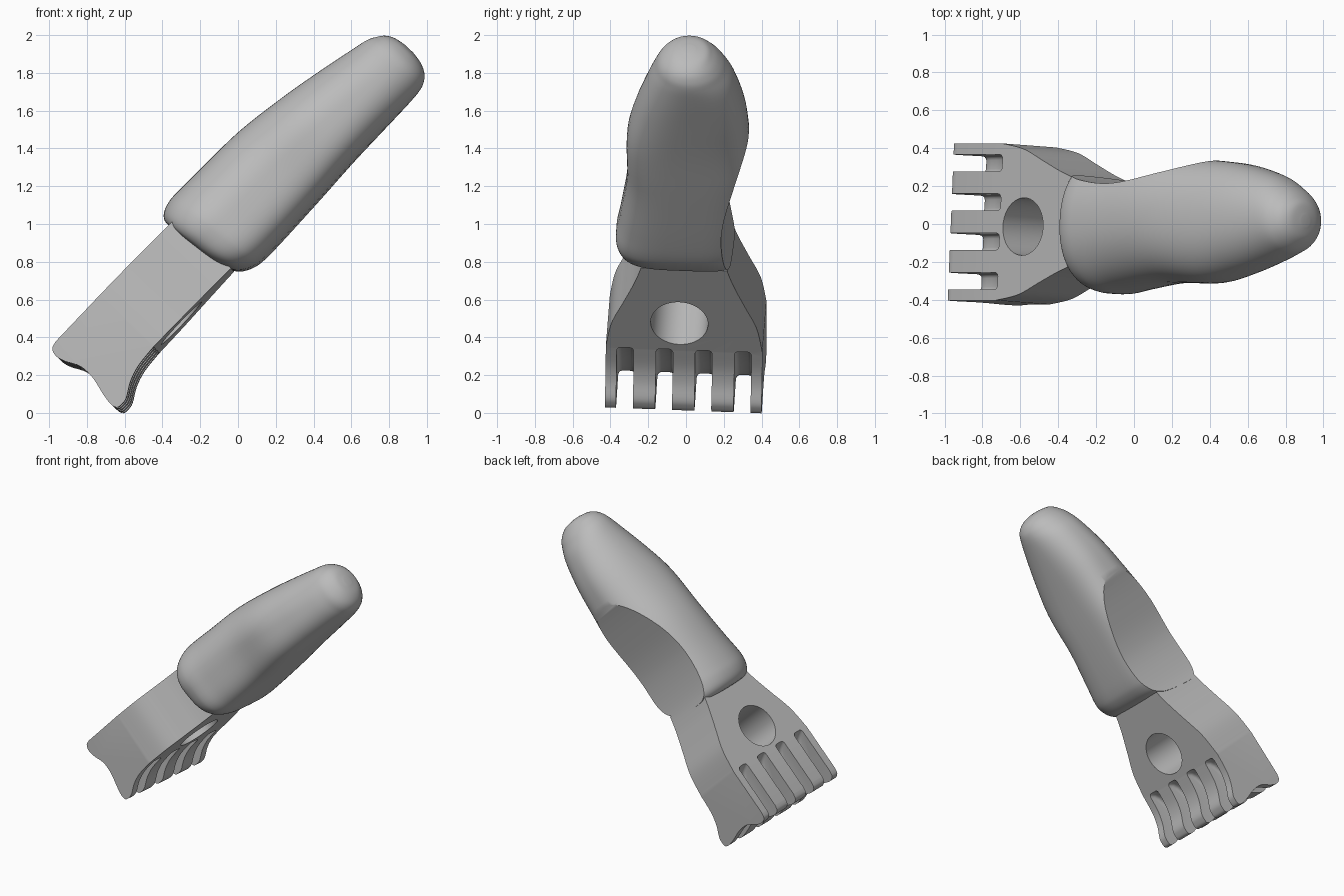
import bpy, bmesh, math
from mathutils import Matrix, Vector

if "Cube" in bpy.data.objects:
    bpy.data.objects.remove(bpy.data.objects["Cube"])

grey = bpy.data.materials.new("grey_plastic")
grey.use_nodes = True
grey.diffuse_color = (0.5, 0.5, 0.5, 1)
grey.node_tree.nodes["Principled BSDF"].inputs["Base Color"].default_value = (0.5, 0.5, 0.5, 1)

# Working frame: x along the tool, y across it, z through its thickness
PIVOT = Vector((0, 0, 0.73))
POSE = (Matrix.Rotation(math.radians(-46.5), 4, 'Y') @ Matrix.Translation(PIVOT)
        @ Matrix.Rotation(-0.055, 4, 'X') @ Matrix.Translation(-PIVOT))


def smooth_path(keys, steps):
    """Catmull-Rom curve through tuples of any size."""
    keys = [Vector(k) for k in keys]
    out = []
    for i in range(len(keys) - 1):
        b, c = keys[i], keys[i + 1]
        a, d = keys[max(i - 1, 0)], keys[min(i + 2, len(keys) - 1)]
        for s in range(steps):
            t = s / steps
            out.append(b + (c - a) * (t / 2) + (a * 2 - b * 5 + c * 4 - d) * (t * t / 2)
                       + (b * 3 - a - c * 3 + d) * (t ** 3 / 2))
    return out + [keys[-1]]


def make_object(name, bm):
    bmesh.ops.recalc_face_normals(bm, faces=bm.faces)
    mesh = bpy.data.meshes.new(name)
    bm.to_mesh(mesh)
    bm.free()
    mesh.materials.append(grey)
    obj = bpy.data.objects.new(name, mesh)
    bpy.context.collection.objects.link(obj)
    return obj


def prism(name, outline, across, lo, hi):
    """Outline in the x-z plane swept over y, or in x-y swept over z."""
    bm = bmesh.new()
    place = (lambda p, h: (p[0], h, p[1])) if across else (lambda p, h: (p[0], p[1], h))
    face = bm.faces.new([bm.verts.new(place(p, lo)) for p in outline])
    swept = bmesh.ops.extrude_face_region(bm, geom=[face])["geom"]
    shift = Vector((0, hi - lo, 0) if across else (0, 0, hi - lo))
    bmesh.ops.translate(bm, vec=shift, verts=[g for g in swept if isinstance(g, bmesh.types.BMVert)])
    return make_object(name, bm)


def activate(obj):
    bpy.ops.object.select_all(action='DESELECT')
    obj.select_set(True)
    bpy.context.view_layer.objects.active = obj


def cut(obj, cutter, operation='DIFFERENCE'):
    mod = obj.modifiers.new("cut", 'BOOLEAN')
    mod.operation, mod.object, mod.solver = operation, cutter, 'EXACT'
    activate(obj)
    bpy.ops.object.modifier_apply(modifier=mod.name)
    bpy.data.objects.remove(cutter)


# Side curve shared by the head and the thumb scoop
flank = [(-0.05, 0.415), (0.12, 0.385), (0.28, 0.32), (0.43, 0.26), (0.57, 0.22), (0.75, 0.196),
         (0.9, 0.2), (1.08, 0.235), (1.35, 0.312), (1.6, 0.42)]

# Head block with wavy biting end
tip = smooth_path([(-0.39, 0.938), (-0.43, 0.925), (-0.445, 0.885), (-0.432, 0.83), (-0.395, 0.75),
                   (-0.395, 0.66), (-0.418, 0.57), (-0.43, 0.5), (-0.42, 0.462), (-0.385, 0.455),
                   (-0.345, 0.463), (-0.27, 0.505), (-0.18, 0.532), (-0.06, 0.542)], 4)
head = prism("toothed_head", tip + [(0.53, 0.542), (0.53, 0.938)], True, -0.6, 0.6)
side = [(-0.7, 0.415)] + smooth_path(flank[:6], 8)
plan = prism("head_plan", side + [(p[0], -p[1]) for p in reversed(side)], False, 0.2, 1.2)
cut(head, plan, 'INTERSECT')

# Slots above and below a tapered web, leaving five teeth
web = smooth_path([(-0.035, 0.95), (-0.08, 0.87), (-0.2, 0.8), (-0.34, 0.76), (-0.383, 0.72),
                   (-0.34, 0.68), (-0.2, 0.635), (-0.08, 0.58), (-0.04, 0.51)], 3)
slot_outline = [(-0.7, 1.1), (-0.035, 1.1)] + web + [(-0.04, 0.3), (-0.7, 0.3)]
for i in range(4):
    y = (i - 1.5) * 0.208
    slot = prism("slot_cutter", slot_outline, True, y - 0.045, y + 0.045)
    bevel = slot.modifiers.new("round", 'BEVEL')
    bevel.width, bevel.segments, bevel.angle_limit = 0.022, 3, math.radians(60)
    activate(slot)
    bpy.ops.object.modifier_apply(modifier=bevel.name)
    cut(head, slot)

# Round hole through the head
ring = [math.tau * i / 64 for i in range(64)]
hole = prism("hole_cutter", [(0.138 + 0.154 * math.cos(a), -0.025 + 0.152 * math.sin(a)) for a in ring],
             False, 0.2, 1.2)
cut(head, hole)

# Handle: rounded sections (along, right, left, bottom, top)
stations = [(0.485, -0.25, 0.25, 0.63, 0.94), (0.495, -0.3, 0.3, 0.57, 0.985),
            (0.53, -0.34, 0.335, 0.51, 1.017), (0.59, -0.364, 0.35, 0.474, 1.035),
            (0.66, -0.368, 0.36, 0.46, 1.037), (0.8, -0.345, 0.36, 0.458, 1.033),
            (1.08, -0.31, 0.355, 0.464, 1.023), (1.37, -0.31, 0.337, 0.472, 0.98),
            (1.6, -0.262, 0.315, 0.473, 0.935), (1.8, -0.2, 0.265, 0.473, 0.89),
            (1.9, -0.162, 0.215, 0.478, 0.865), (1.95, -0.138, 0.18, 0.495, 0.838),
            (1.985, -0.105, 0.145, 0.525, 0.81), (2.01, -0.065, 0.11, 0.575, 0.765),
            (2.022, -0.01, 0.05, 0.64, 0.7)]
bm = bmesh.new()
rings = []
for u, right, left, low, high in smooth_path(stations, 5):
    blend = min(1, max(0, (u - 1.2) / 0.7))
    verts = []
    for a in ring:
        c, s = math.cos(a), math.sin(a)
        n = (2.15 if s > 0 else 3.6) * (1 - blend) + 2.1 * blend
        y = (left + right) / 2 + (left - right) / 2 * math.copysign(abs(c) ** (2 / n), c)
        z = (low + high) / 2 + (high - low) / 2 * math.copysign(abs(s) ** (2 / n), s)
        lean = 0.1 * (z - 0.75) * max(0, 1 - (u - 0.48) / 0.5)
        verts.append(bm.verts.new((u - lean, y, z)))
    rings.append(verts)
for a, b in zip(rings, rings[1:]):
    for i in range(len(a)):
        j = (i + 1) % len(a)
        bm.faces.new((a[i], a[j], b[j], b[i]))
bm.faces.new(rings[0])
bm.faces.new(rings[-1])
handle = make_object("grip_handle", bm)

# Thumb scoop flowing on from the side of the head
scoop = [(p[0], p[1] + 0.006) for p in smooth_path(flank[2:], 8)]
cut(handle, prism("scoop_cutter", scoop + [(1.6, 0.8), (0.28, 0.8)], False, 0.2, 1.3))

# Pose and shade
for obj in (head, handle):
    obj.data.transform(POSE)
    activate(obj)
    bpy.ops.object.shade_smooth_by_angle(angle=math.radians(32))
